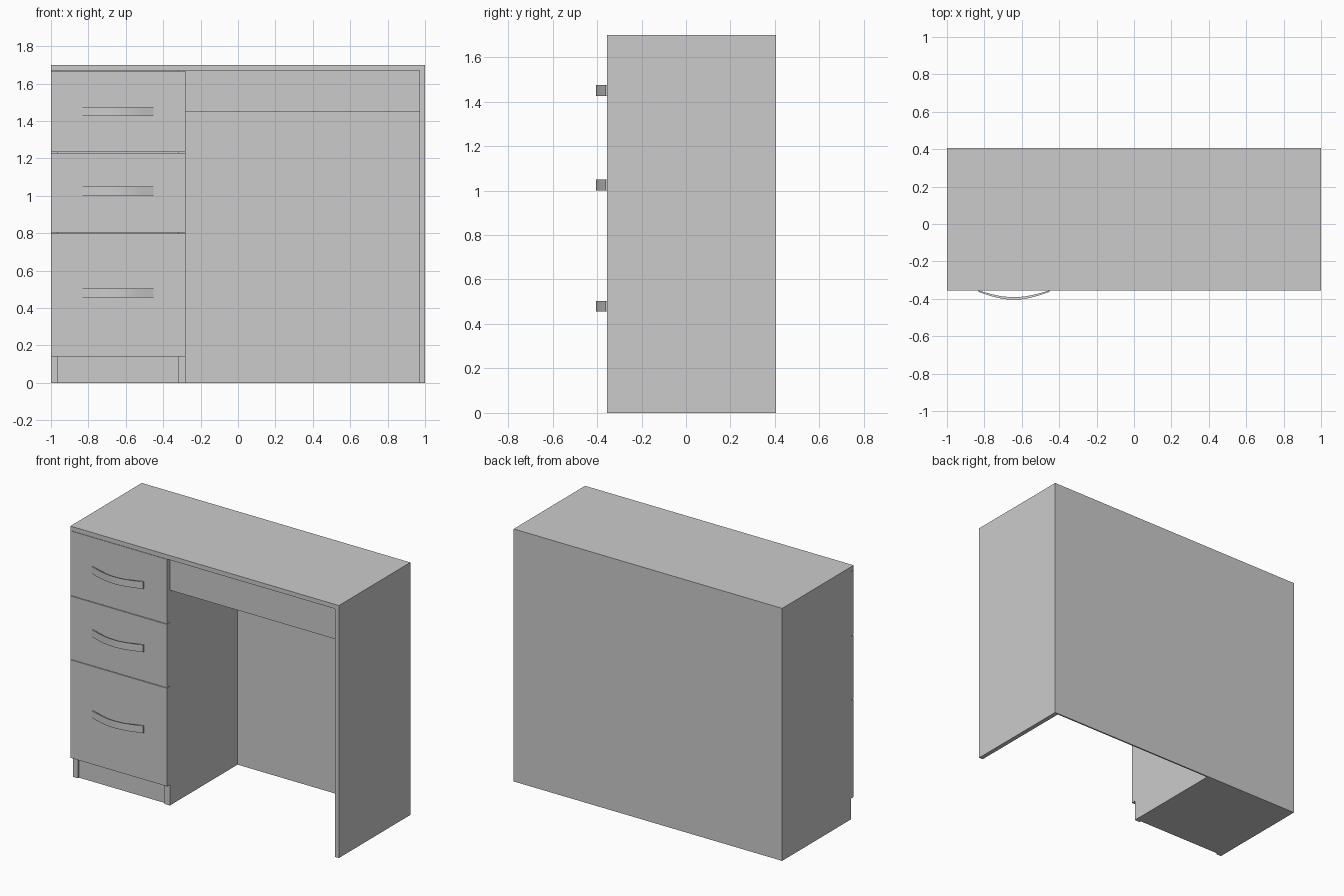
import bpy
import bmesh
import math

cube = bpy.data.objects.get("Cube")
if cube:
    bpy.data.objects.remove(cube, do_unlink=True)

grey = bpy.data.materials.new("plain_grey")
grey.use_nodes = True
colour = (0.6, 0.6, 0.6, 1)
grey.diffuse_color = colour
grey.node_tree.nodes["Principled BSDF"].inputs["Base Color"].default_value = colour


def add_mesh(name, bm):
    bmesh.ops.recalc_face_normals(bm, faces=bm.faces)
    mesh = bpy.data.meshes.new(name)
    bm.to_mesh(mesh)
    bm.free()
    mesh.materials.append(grey)
    obj = bpy.data.objects.new(name, mesh)
    bpy.context.collection.objects.link(obj)
    return obj


def board(name, x, y, z):
    """Box spanning the given (low, high) ranges."""
    bm = bmesh.new()
    bmesh.ops.create_cube(bm, size=1)
    for v in bm.verts:
        v.co = [r[0] + (c + 0.5) * (r[1] - r[0]) for r, c in zip((x, y, z), v.co)]
    return add_mesh(name, bm)


FRONT, BODY, BACK, REAR = -0.355, -0.325, 0.395, 0.405
TOP, UNDER = 1.7, 1.67
INNER = -0.28

# Main boards
board("desk_top", (-1, 1), (FRONT, BACK), (UNDER, TOP))
board("back_panel", (-1, 1), (BACK, REAR), (0, TOP))
board("left_side_panel", (0.97, 1), (FRONT, BACK), (0, UNDER))
board("apron", (INNER, 0.97), (BODY, BODY + 0.03), (1.45, UNDER))

# Drawer pedestal
board("pedestal_outer_side", (-1, -0.965), (BODY, BACK), (0, UNDER))
board("pedestal_inner_side", (-0.32, INNER), (BODY, BACK), (0, UNDER))
board("pedestal_core", (-0.965, -0.32), (BODY + 0.012, BACK), (0, UNDER))


def handle(name, z):
    """Bowed strap with a flared section, widest at its tips."""
    bm = bmesh.new()
    steps = 24
    rings = []
    for i in range(steps + 1):
        t = 2 * i / steps - 1
        bow = math.cos(t * math.pi / 2)
        x = -0.642 + 0.19 * t
        outer = FRONT - 0.008 - 0.042 * bow
        inner = outer + 0.008 + 0.006 * bow
        top, low = z + 0.024, z - 0.024
        ring = [(x, outer, top), (x, inner, top - 0.004 * bow),
                (x, inner, low + 0.006 * bow), (x, outer, low)]
        rings.append([bm.verts.new(p) for p in ring])
    for a, b in zip(rings, rings[1:]):
        for k in range(4):
            n = (k + 1) % 4
            bm.faces.new((a[k], a[n], b[n], b[k]))
    bm.faces.new(rings[0])
    bm.faces.new(rings[-1])
    obj = add_mesh(name, bm)
    bpy.ops.object.select_all(action="DESELECT")
    obj.select_set(True)
    bpy.context.view_layer.objects.active = obj
    bpy.ops.object.shade_smooth_by_angle(angle=math.radians(35))


# Drawer fronts and handles
drawers = {"bottom": (0.14, 0.80, 0.48), "middle": (0.804, 1.23, 1.025),
           "top": (1.234, 1.668, 1.45)}
for level, (low, high, grip) in drawers.items():
    board(level + "_drawer_front", (-1, INNER), (FRONT, BODY), (low, high))
    handle(level + "_drawer_handle", grip)
